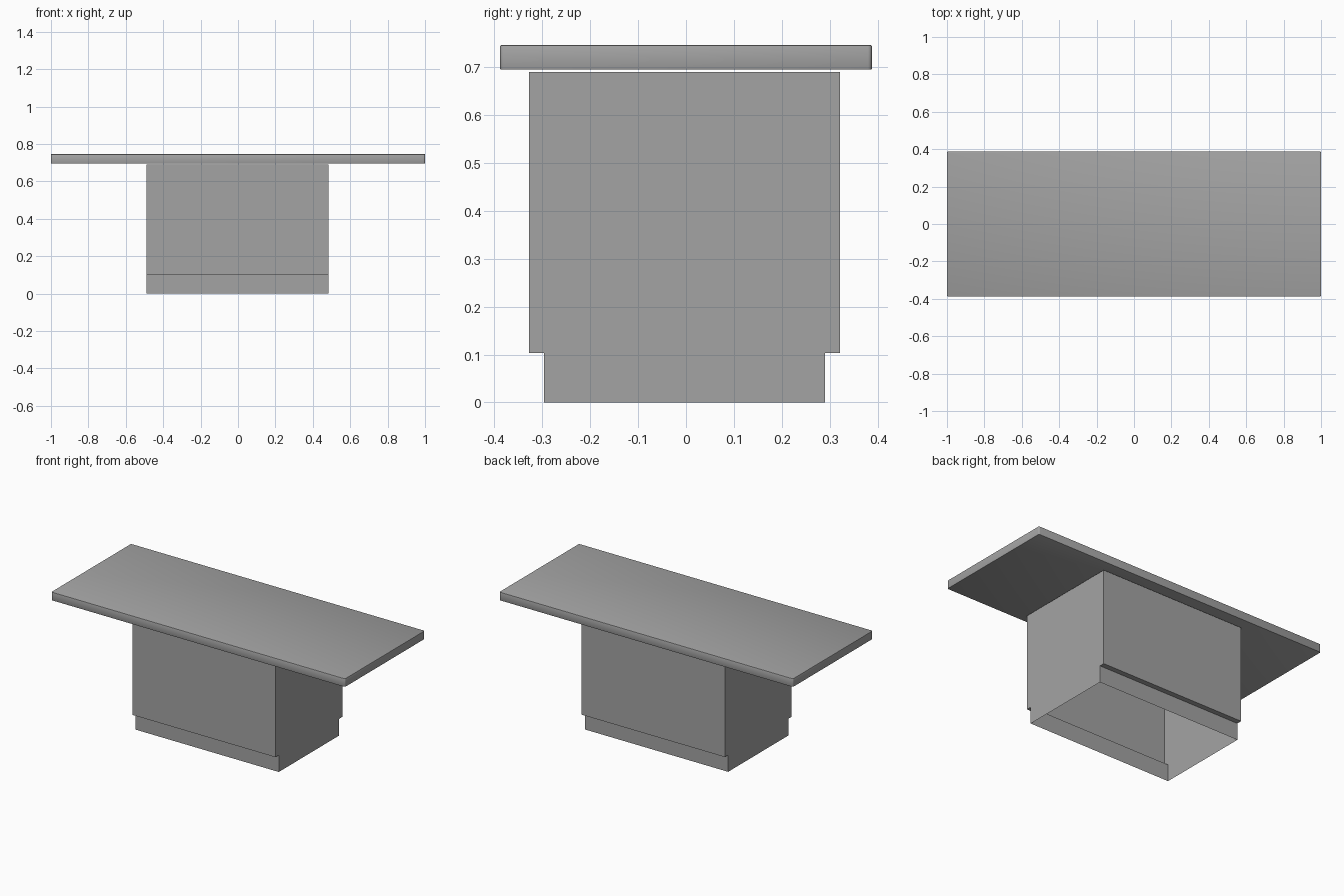
import bpy
import bmesh

cube = bpy.data.objects.get("Cube")
if cube:
    bpy.data.objects.remove(cube, do_unlink=True)

# One plain grey for the whole table
COLOUR = (0.37, 0.37, 0.37, 1)
grey = bpy.data.materials.new("plain_grey")
grey.use_nodes = True
grey.diffuse_color = COLOUR
grey.node_tree.nodes["Principled BSDF"].inputs["Base Color"].default_value = COLOUR


def add_object(name, bm):
    bmesh.ops.recalc_face_normals(bm, faces=bm.faces)
    mesh = bpy.data.meshes.new(name)
    bm.to_mesh(mesh)
    bm.free()
    mesh.materials.append(grey)
    obj = bpy.data.objects.new(name, mesh)
    bpy.context.collection.objects.link(obj)
    return obj


def extrude_profile(points, x0, x1):
    """Solid with a closed (y, z) profile, running along x."""
    bm = bmesh.new()
    face = bm.faces.new([bm.verts.new((x0, y, z)) for y, z in points])
    new = bmesh.ops.extrude_face_region(bm, geom=[face])["geom"]
    # keep the starting end face so that both ends are closed
    verts = [g for g in new if isinstance(g, bmesh.types.BMVert)]
    bmesh.ops.translate(bm, verts=verts, vec=(x1 - x0, 0, 0))
    if len([f for f in bm.faces if abs(f.calc_center_median().x - x0) < 1e-5]) == 0:
        bm.faces.new([v for v in bm.verts if abs(v.co.x - x0) < 1e-5])
    return bm


# Pedestal: cabinet body over a recessed plinth, hollow and open underneath
half = [(0.281 + 0.012, 0), (0.293, 0.103), (0.325, 0.103), (0.325, 0.69)]
outline = half + [(-y, z) for y, z in reversed(half)]
pedestal = extrude_profile([(y - 0.003, z) for y, z in outline], -0.49, 0.485)
bmesh.ops.recalc_face_normals(pedestal, faces=pedestal.faces)
bottom = [f for f in pedestal.faces if f.calc_center_median().z < 0.001]
bmesh.ops.delete(pedestal, geom=bottom, context="FACES_ONLY")
add_object("pedestal", pedestal)

# Tabletop: thin slab with softened corners and edges
top = bmesh.new()
bmesh.ops.create_cube(top, size=1)
bmesh.ops.scale(top, vec=(2, 0.776, 0.051), verts=top.verts)
bmesh.ops.translate(top, vec=(0, 0, 0.7205), verts=top.verts)
upright = [e for e in top.edges if abs(e.verts[0].co.z - e.verts[1].co.z) > 0.01]
bmesh.ops.bevel(top, geom=upright, offset=0.008, segments=3, profile=0.5, affect="EDGES")
rims = [e for e in top.edges if abs(e.verts[0].co.z - e.verts[1].co.z) < 0.001]
bmesh.ops.bevel(top, geom=rims, offset=0.002, segments=2, profile=0.5, affect="EDGES")
tabletop = add_object("tabletop", top)

bpy.ops.object.select_all(action="DESELECT")
tabletop.select_set(True)
bpy.context.view_layer.objects.active = tabletop
bpy.ops.object.shade_smooth_by_angle()
